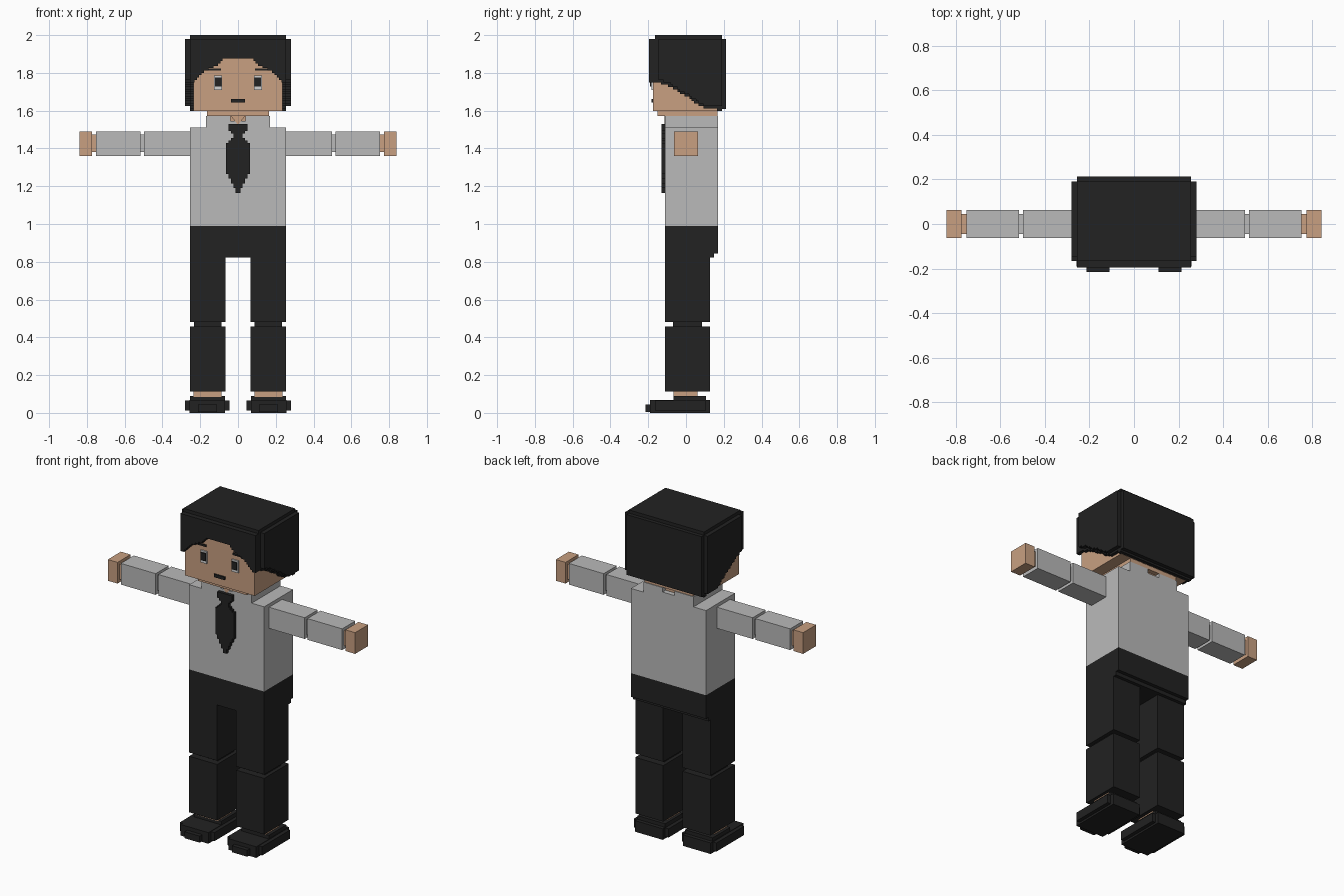
import bpy, bmesh, math

if "Cube" in bpy.data.objects:
    bpy.data.objects.remove(bpy.data.objects["Cube"])

STEP = 0.0125  # size of one small block in the stepped outlines


def material(name, r, g, b):
    m = bpy.data.materials.new(name)
    m.diffuse_color = (r, g, b, 1)
    m.use_nodes = True
    m.node_tree.nodes["Principled BSDF"].inputs["Base Color"].default_value = m.diffuse_color
    return m


BLACK = material("soft_black", 0.016, 0.016, 0.016)
SHIRT = material("shirt_grey", 0.49, 0.49, 0.49)
SKIN = material("skin_tan", 0.58, 0.35, 0.22)
WHITE = material("eye_white", 0.65, 0.65, 0.65)


def finish(name, bm, mat):
    bmesh.ops.recalc_face_normals(bm, faces=bm.faces)
    me = bpy.data.meshes.new(name)
    bm.to_mesh(me)
    bm.free()
    me.materials.append(mat)
    ob = bpy.data.objects.new(name, me)
    bpy.context.collection.objects.link(ob)
    return ob


def box(name, mat, x, y, z):
    bm = bmesh.new()
    bmesh.ops.create_cube(bm, size=1)
    for v in bm.verts:
        v.co = [a + (c + 0.5) * (b - a) for c, (a, b) in zip(v.co, (x, y, z))]
    return finish(name, bm, mat)


def pair(name, mat, x, y, z):
    box("left_" + name, mat, x, y, z)
    box("right_" + name, mat, (-x[1], -x[0]), y, z)


def plate(name, mat, outline, axis, d0, d1):
    """Extrude an outline (u, z) along x or y between d0 and d1."""
    bm = bmesh.new()
    place = (lambda u, z: (d0, u, z)) if axis == "x" else (lambda u, z: (u, d0, z))
    face = bm.faces.new([bm.verts.new(place(u, z)) for u, z in outline])
    ext = bmesh.ops.extrude_face_region(bm, geom=[face])
    move = (d1 - d0, 0, 0) if axis == "x" else (0, d1 - d0, 0)
    bmesh.ops.translate(bm, vec=move,
                        verts=[g for g in ext["geom"] if isinstance(g, bmesh.types.BMVert)])
    return finish(name, bm, mat)


def lerp(points, t):
    for (a, va), (b, vb) in zip(points, points[1:]):
        if t <= b:
            return va + (vb - va) * max(0, (t - a) / (b - a))
    return points[-1][1]


def stairs(points, start, end):
    """Turn a sloped line into block steps."""
    n = round((end - start) / STEP)
    w = (end - start) / n
    out = []
    for i in range(n):
        h = round(lerp(points, start + (i + 0.5) * w) / STEP) * STEP
        out += [(start + i * w, h), (start + (i + 1) * w, h)]
    return [p for i, p in enumerate(out) if i == 0 or p != out[i - 1]]


# Torso and collar
box("shirt_body", SHIRT, (-0.255, 0.255), (-0.11, 0.17), (0.99, 1.51))
box("collar", SHIRT, (-0.17, 0.17), (-0.11, 0.17), (1.505, 1.545))
pair("collar_side", SHIRT, (0.04, 0.17), (-0.11, 0.17), (1.545, 1.572))
box("neck", SKIN, (-0.10, 0.10), (-0.10, 0.14), (1.52, 1.60))
plate("open_collar", SKIN, [(-0.04, 1.574), (0, 1.525), (0.04, 1.574)], "y", -0.113, -0.10)

# Tie: stepped half widths mirrored about the middle
widths = [(1.165, 0.004), (1.25, 0.05), (1.27, 0.062), (1.42, 0.062), (1.455, 0.025),
          (1.47, 0.025), (1.50, 0.045), (1.53, 0.05)]
side = [(w, z) for z, w in stairs(widths, 1.165, 1.53)]
side = [(max(w, 0.006), z) for w, z in side]
plate("tie", BLACK, side + [(-w, z) for w, z in reversed(side)], "y", -0.13, -0.108)

# Arms and hands
TH = (-0.063, 0.063)
pair("upper_arm", SHIRT, (0.25, 0.497), TH, (1.36, 1.49))
pair("elbow", SHIRT, (0.49, 0.52), (-0.045, 0.045), (1.38, 1.473))
pair("forearm", SHIRT, (0.515, 0.752), TH, (1.36, 1.49))
pair("wrist", SKIN, (0.745, 0.78), (-0.045, 0.045), (1.38, 1.473))
pair("hand", SKIN, (0.774, 0.84), TH, (1.36, 1.49))

# Trousers
box("hips", BLACK, (-0.255, 0.255), (-0.11, 0.17), (0.845, 0.99))
box("hips_underside", BLACK, (-0.255, 0.255), (-0.11, 0.148), (0.822, 0.85))
pair("thigh", BLACK, (0.065, 0.255), (-0.11, 0.128), (0.48, 0.83))
pair("knee", BLACK, (0.087, 0.233), (-0.07, 0.085), (0.45, 0.485))
pair("shin", BLACK, (0.065, 0.255), (-0.11, 0.128), (0.113, 0.457))
pair("ankle", SKIN, (0.087, 0.235), (-0.065, 0.06), (0.085, 0.12))

# Shoes, stepped at the corners
pair("shoe_side", BLACK, (0.045, 0.28), (-0.165, 0.105), (0.012, 0.065))
pair("shoe_sole", BLACK, (0.068, 0.257), (-0.19, 0.128), (0, 0.068))
pair("shoe_toe", BLACK, (0.11, 0.213), (-0.215, -0.18), (0.005, 0.045))
pair("shoe_top", BLACK, (0.068, 0.255), (-0.065, 0.105), (0.06, 0.09))

# Head
box("chin", SKIN, (-0.165, 0.165), (-0.15, 0.168), (1.573, 1.605))
box("head", SKIN, (-0.236, 0.236), (-0.175, 0.17), (1.597, 1.92))

# Hair: cap, arched fringe, sloping sides and back
box("hair_top", BLACK, (-0.255, 0.255), (-0.165, 0.19), (1.90, 2.0))
box("hair_back", BLACK, (-0.255, 0.255), (0.165, 0.213), (1.61, 1.98))
box("hair_back_edge", BLACK, (-0.255, 0.255), (0.165, 0.19), (1.598, 1.98))
arch = [(0, 1.88), (0.08, 1.87), (0.12, 1.835), (0.17, 1.81), (0.22, 1.765), (0.255, 1.74)]
arch = [(-x, z) for x, z in reversed(arch)] + arch[1:]
plate("hair_fringe", BLACK,
      stairs(arch, -0.255, 0.255) + [(0.255, 1.98), (-0.255, 1.98)], "y", -0.195, -0.16)
slope = [(-0.17, 1.752), (-0.10, 1.738), (-0.04, 1.70), (0.02, 1.665), (0.08, 1.62), (0.2, 1.605)]
for s, label in ((1, "left"), (-1, "right")):
    plate(label + "_hair_inner", BLACK,
          stairs(slope, -0.17, 0.192) + [(0.192, 1.98), (-0.17, 1.98)], "x", s * 0.23, s * 0.255)
    plate(label + "_hair_outer", BLACK,
          stairs([(y, z + 0.013) for y, z in slope], -0.145, 0.19)
          + [(0.19, 1.98), (-0.145, 1.98)], "x", s * 0.25, s * 0.28)

# Face details
pair("eye", WHITE, (0.085, 0.128), (-0.183, -0.174), (1.71, 1.785))
pair("pupil", BLACK, (0.088, 0.122), (-0.19, -0.182), (1.728, 1.775))
pair("eyebrow", BLACK, (0.09, 0.165), (-0.182, -0.174), (1.812, 1.824))
box("mouth", BLACK, (-0.036, 0.036), (-0.183, -0.174), (1.643, 1.662))
